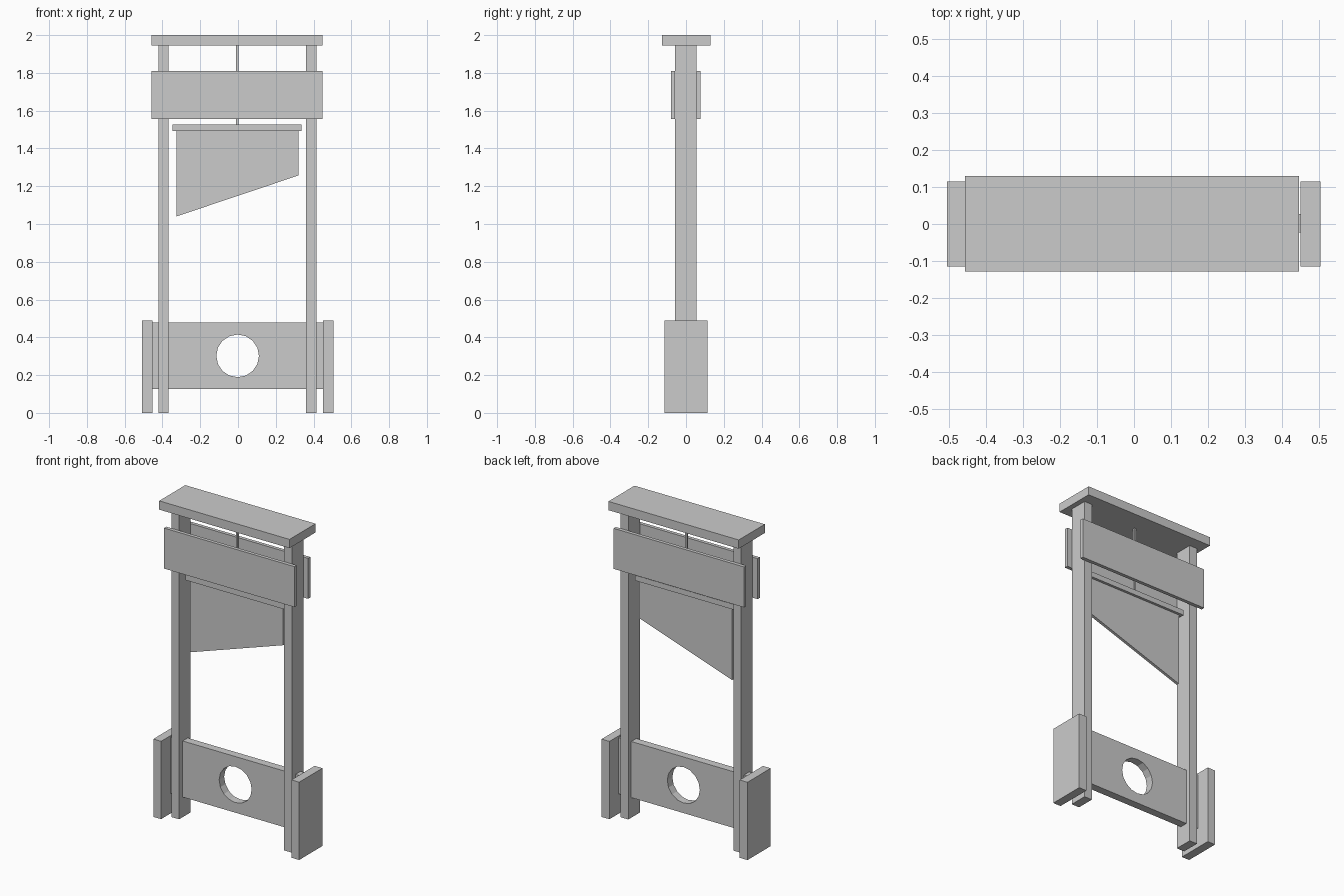
import bpy, bmesh, math

if "Cube" in bpy.data.objects:
    bpy.data.objects.remove(bpy.data.objects["Cube"])


def box(name, x, y, z):
    """Box from (min, max) ranges on each axis."""
    bpy.ops.mesh.primitive_cube_add(size=1, location=[(a + b) / 2 for a, b in (x, y, z)])
    ob = bpy.context.object
    ob.name = name
    ob.scale = [b - a for a, b in (x, y, z)]
    bpy.ops.object.transform_apply(location=False, rotation=False, scale=True)
    return ob


def plate(name, outline, y0, y1):
    """Extrude an XZ outline from y0 to y1."""
    bm = bmesh.new()
    face = bm.faces.new([bm.verts.new((x, y0, z)) for x, z in outline])
    new = bmesh.ops.extrude_face_region(bm, geom=[face])["geom"]
    bmesh.ops.translate(bm, vec=(0, y1 - y0, 0),
                        verts=[v for v in new if isinstance(v, bmesh.types.BMVert)])
    bmesh.ops.recalc_face_normals(bm, faces=bm.faces)
    mesh = bpy.data.meshes.new(name)
    bm.to_mesh(mesh)
    bm.free()
    ob = bpy.data.objects.new(name, mesh)
    bpy.context.collection.objects.link(ob)
    return ob


# Upright posts and foot plates
for side, post, foot in (("left", (-0.422, -0.368), (-0.507, -0.453)),
                         ("right", (0.361, 0.415), (0.451, 0.505))):
    box(side + "_post", post, (-0.058, 0.056), (0, 1.945))
    box(side + "_foot_plate", foot, (-0.115, 0.115), (0, 0.488))

# Top beam and the two boards clamping the posts
box("top_beam", (-0.457, 0.447), (-0.128, 0.13), (1.945, 2))
for name, y in (("front_crossboard", (-0.08, -0.058)), ("back_crossboard", (0.056, 0.078))):
    box(name, (-0.457, 0.447), y, (1.557, 1.811))

# Slanted blade, its holder bar and the rope
plate("blade", [(-0.326, 1.5), (-0.326, 1.04), (0.32, 1.257), (0.32, 1.5)], -0.009, 0.009)
box("blade_bar", (-0.348, 0.336), (-0.025, 0.025), (1.493, 1.526))
box("rope", (-0.01, 0.002), (-0.006, 0.006), (1.52, 1.95))

# Lower board with a round hole
board = box("neck_board", (-0.48, 0.48), (-0.023, 0.027), (0.126, 0.478))
bpy.ops.mesh.primitive_cylinder_add(vertices=16, radius=0.113, depth=0.3,
                                    location=(-0.002, 0, 0.302), rotation=(math.pi / 2, 0, 0))
cutter = bpy.context.object
cutter.name = "hole_cutter"
cutter.hide_render = True
mod = board.modifiers.new("hole", "BOOLEAN")
mod.operation = "DIFFERENCE"
mod.object = cutter
bpy.context.view_layer.objects.active = board
bpy.ops.object.modifier_apply(modifier=mod.name)
bpy.data.objects.remove(cutter)
